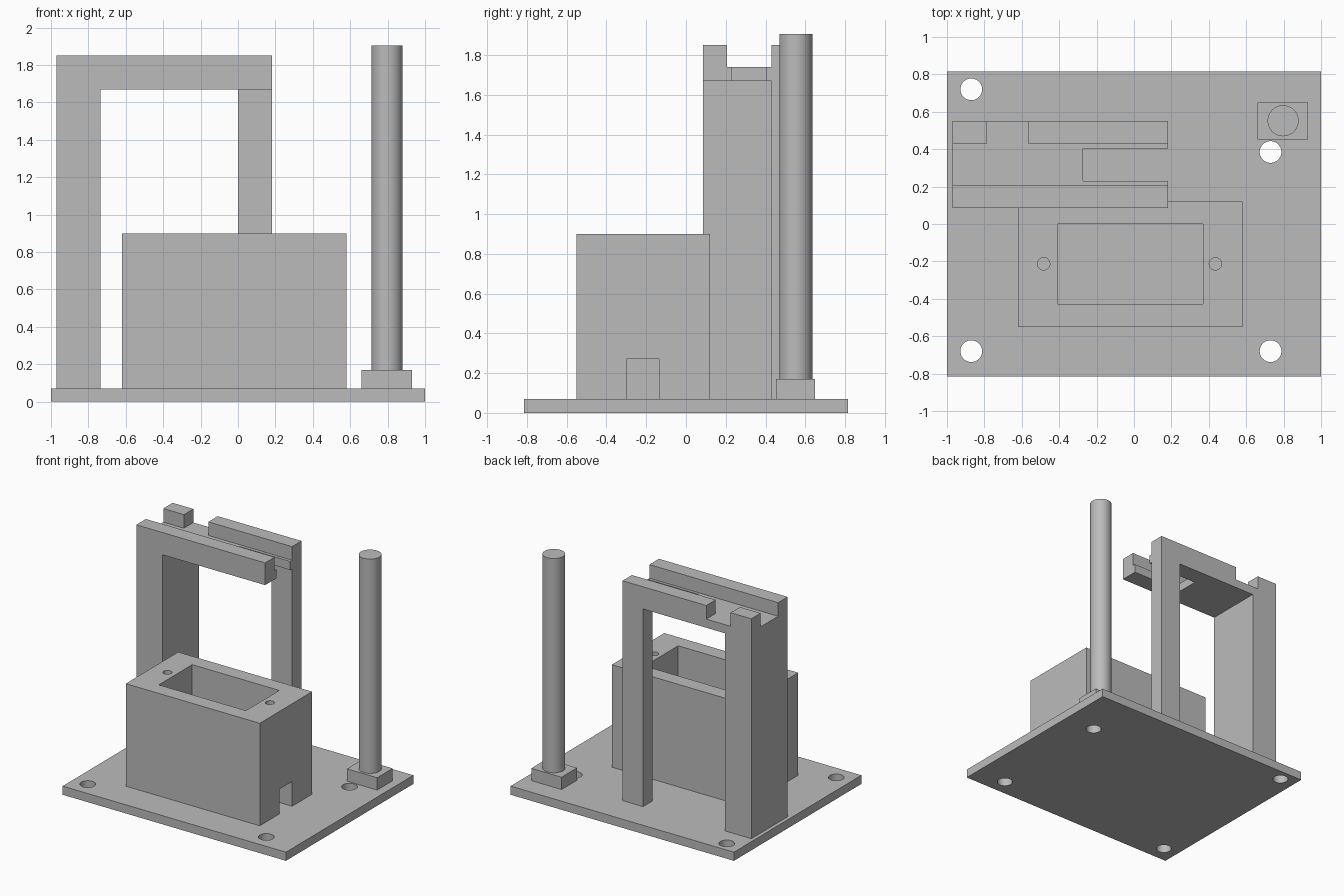
import bpy
import bmesh
from math import radians

if "Cube" in bpy.data.objects:
    bpy.data.objects.remove(bpy.data.objects["Cube"], do_unlink=True)

grey = bpy.data.materials.new("plain_grey")
grey.use_nodes = True
grey.diffuse_color = (0.5, 0.5, 0.5, 1)
grey.node_tree.nodes["Principled BSDF"].inputs["Base Color"].default_value = (0.5, 0.5, 0.5, 1)


def finish(bm, name):
    mesh = bpy.data.meshes.new(name)
    bm.to_mesh(mesh)
    bm.free()
    mesh.materials.append(grey)
    obj = bpy.data.objects.new(name, mesh)
    bpy.context.collection.objects.link(obj)
    return obj


def block(name, x, y, z):
    """Box from its (min, max) extent on each axis."""
    bm = bmesh.new()
    bmesh.ops.create_cube(bm, size=1)
    for v in bm.verts:
        v.co = [lim[int(c > 0)] for lim, c in zip((x, y, z), v.co)]
    return finish(bm, name)


def cylinder(name, x, y, radius, z, sides=48):
    bm = bmesh.new()
    bmesh.ops.create_cone(bm, cap_ends=True, segments=sides, radius1=radius,
                          radius2=radius, depth=z[1] - z[0])
    bmesh.ops.translate(bm, verts=bm.verts, vec=(x, y, (z[0] + z[1]) / 2))
    return finish(bm, name)


def activate(obj):
    bpy.ops.object.select_all(action='DESELECT')
    obj.select_set(True)
    bpy.context.view_layer.objects.active = obj


def carve(obj, cutters):
    """Subtract each cutter, apply the cut and discard the cutter."""
    for cutter in cutters:
        cutter.hide_render = True
        activate(obj)
        mod = obj.modifiers.new("cut", 'BOOLEAN')
        mod.operation = 'DIFFERENCE'
        mod.solver = 'EXACT'
        mod.object = cutter
        bpy.ops.object.modifier_apply(modifier=mod.name)
        bpy.data.objects.remove(cutter, do_unlink=True)


def smooth(obj):
    activate(obj)
    bpy.ops.object.shade_smooth_by_angle(angle=radians(30))


FLOOR = 0.07

# Base plate with four screw holes
base = block("base_plate", (-1, 1), (-0.815, 0.815), (0, FLOOR))
carve(base, [cylinder("screw_hole", x, y, 0.058, (-0.1, 0.2))
             for x, y in ((-0.87, 0.72), (-0.87, -0.68), (0.73, 0.385), (0.73, -0.68))])
smooth(base)

# Open housing with pocket, two pilot holes and a cable notch
housing = block("housing", (-0.62, 0.58), (-0.55, 0.12), (FLOOR, 0.9))
carve(housing, [
    block("pocket", (-0.41, 0.37), (-0.428, 0), (0, 1)),
    block("cable_notch", (0.3, 0.7), (-0.3, -0.135), (0, 0.27)),
    cylinder("pilot_hole", -0.483, -0.213, 0.033, (0.6, 1)),
    cylinder("pilot_hole", 0.435, -0.213, 0.033, (0.6, 1)),
])
smooth(housing)

# Gantry: wide left-hand leg, slim rear leg and a grooved top beam
gantry = block("gantry", (-0.97, 0.183), (0.085, 0.55), (FLOOR, 1.85))
carve(gantry, [
    block("arch_opening", (-0.735, 0), (0, 0.7), (0, 1.67)),
    block("front_clearance", (-0.5, 0.3), (0, 0.43), (0, 1.67)),
    block("long_groove", (-1.1, 0.3), (0.207, 0.43), (1.74, 2)),
    block("rear_gap", (-0.785, -0.567), (0.35, 0.7), (1.74, 2)),
    block("end_slot", (-0.272, 0.3), (0.23, 0.405), (1.6, 1.8)),
])

# Rod standing on its foot block
block("rod_foot", (0.66, 0.93), (0.452, 0.65), (FLOOR, 0.17))
smooth(cylinder("rod", 0.797, 0.552, 0.083, (0.17, 1.905)))
